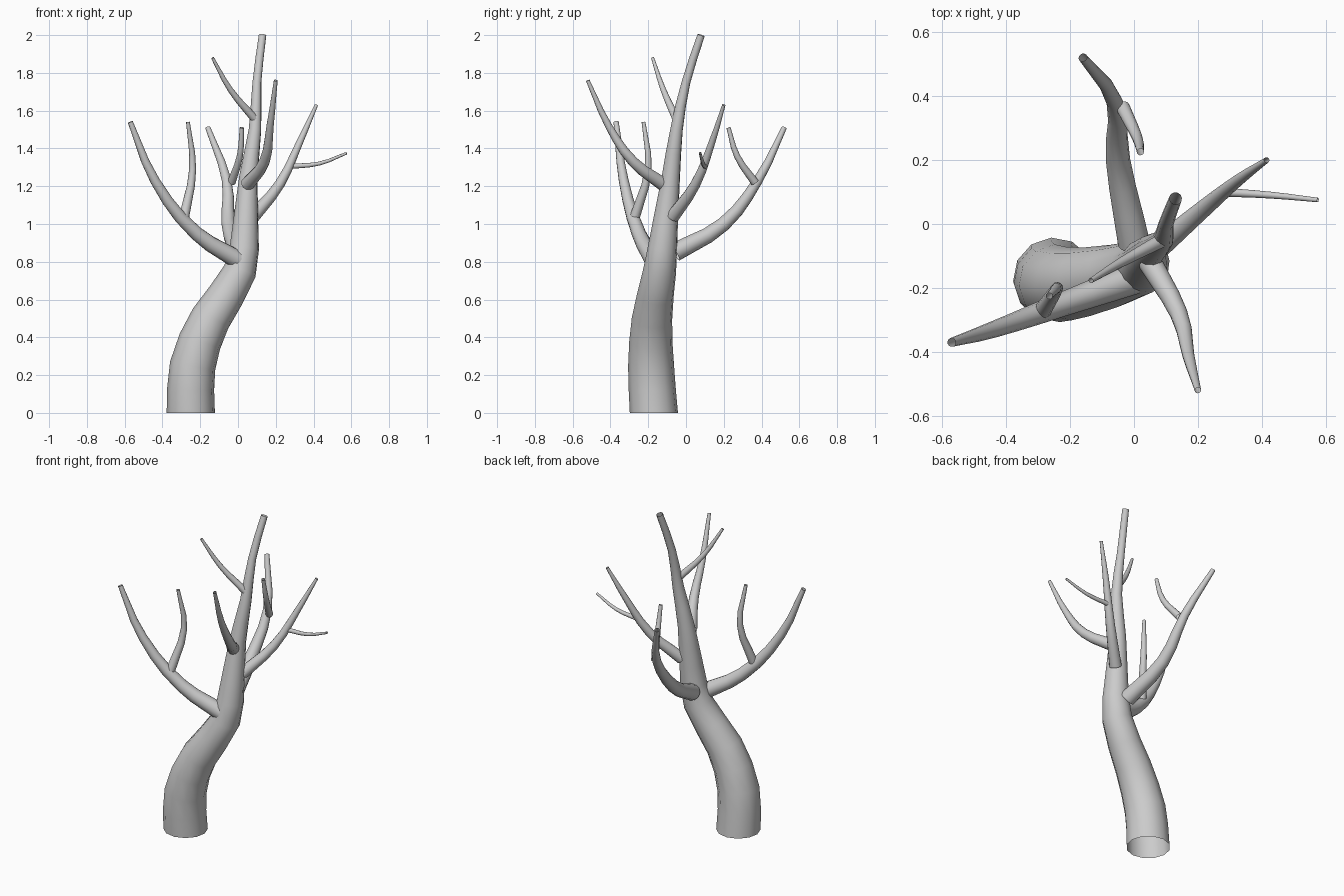
import bpy
from math import cos, pi

cube = bpy.data.objects.get("Cube")
if cube:
    bpy.data.objects.remove(cube, do_unlink=True)

GREY = (.6, .6, .6, 1)
bark = bpy.data.materials.new("grey_bark")
bark.use_nodes = True
bark.diffuse_color = GREY
bark.node_tree.nodes["Principled BSDF"].inputs["Base Color"].default_value = GREY


def linear(t):
    return t


def eased(t):
    return (1 - cos(pi * t ** .9)) / 2


def limb(name, thick, thin, *path, taper=linear, steps=3):
    """Open tube along a smooth path, narrowing from thick to thin radius."""
    curve = bpy.data.curves.new(name, "CURVE")
    curve.dimensions = "3D"
    curve.bevel_depth = 1
    curve.bevel_resolution = 4
    curve.resolution_u = steps
    curve.use_fill_caps = False
    curve.materials.append(bark)

    spline = curve.splines.new("BEZIER")
    last = len(path) - 1
    spline.bezier_points.add(last)
    for i, (knot, place) in enumerate(zip(spline.bezier_points, path)):
        knot.co = place
        knot.radius = thick + (thin - thick) * taper(i / last)
        knot.handle_left_type = knot.handle_right_type = "AUTO"

    obj = bpy.data.objects.new(name, curve)
    bpy.context.collection.objects.link(obj)
    bpy.ops.object.select_all(action="DESELECT")
    obj.select_set(True)
    bpy.context.view_layer.objects.active = obj
    bpy.context.view_layer.update()
    bpy.ops.object.convert(target="MESH")
    bpy.ops.object.shade_smooth()
    return bpy.context.view_layer.objects.active


# Trunk: centres at equal height steps, lowest ring levelled on the ground
centres = [(-.25, -.17), (-.24, -.185), (-.145, -.18), (.01, -.14), (.04, -.11),
           (.055, -.08), (.09, -.05), (.1, 0), (.13, .08)]
trunk = limb("trunk", .128, .02,
             *[(x, y, i / 4) for i, (x, y) in enumerate(centres)],
             taper=eased, steps=2)
for vertex in trunk.data.vertices:
    if vertex.co.z < .06:
        vertex.co.z = 0

# Large branch on the right, with its twig
limb("right_branch", .05, .014,
     (0, -.17, .81), (-.22, -.25, .95), (-.44, -.33, 1.23), (-.57, -.37, 1.54))
limb("right_twig", .027, .01,
     (-.285, -.27, 1.04), (-.24, -.2, 1.29), (-.265, -.225, 1.54))

# Branch sweeping to the back, with its twig
limb("back_branch", .05, .014,
     (0, -.06, .85), (-.05, .2, 1), (-.06, .38, 1.23), (-.16, .52, 1.51))
limb("back_twig", .022, .011,
     (-.035, .365, 1.22), (.01, .27, 1.36), (.02, .225, 1.51))

# Branch on the left, with its twig
limb("left_branch", .036, .009,
     (.08, -.07, 1.04), (.22, .05, 1.21), (.33, .14, 1.44), (.415, .2, 1.63))
limb("left_twig", .014, .007,
     (.27, .1, 1.305), (.43, .09, 1.32), (.575, .075, 1.375))

# Branch reaching forward
limb("front_branch", .037, .01,
     (.05, -.12, 1.21), (.14, -.28, 1.33), (.17, -.41, 1.52), (.2, -.52, 1.76))

# Small branch near the top
limb("upper_branch", .022, .008,
     (.09, -.05, 1.555), (-.04, -.12, 1.71), (-.135, -.177, 1.88))
